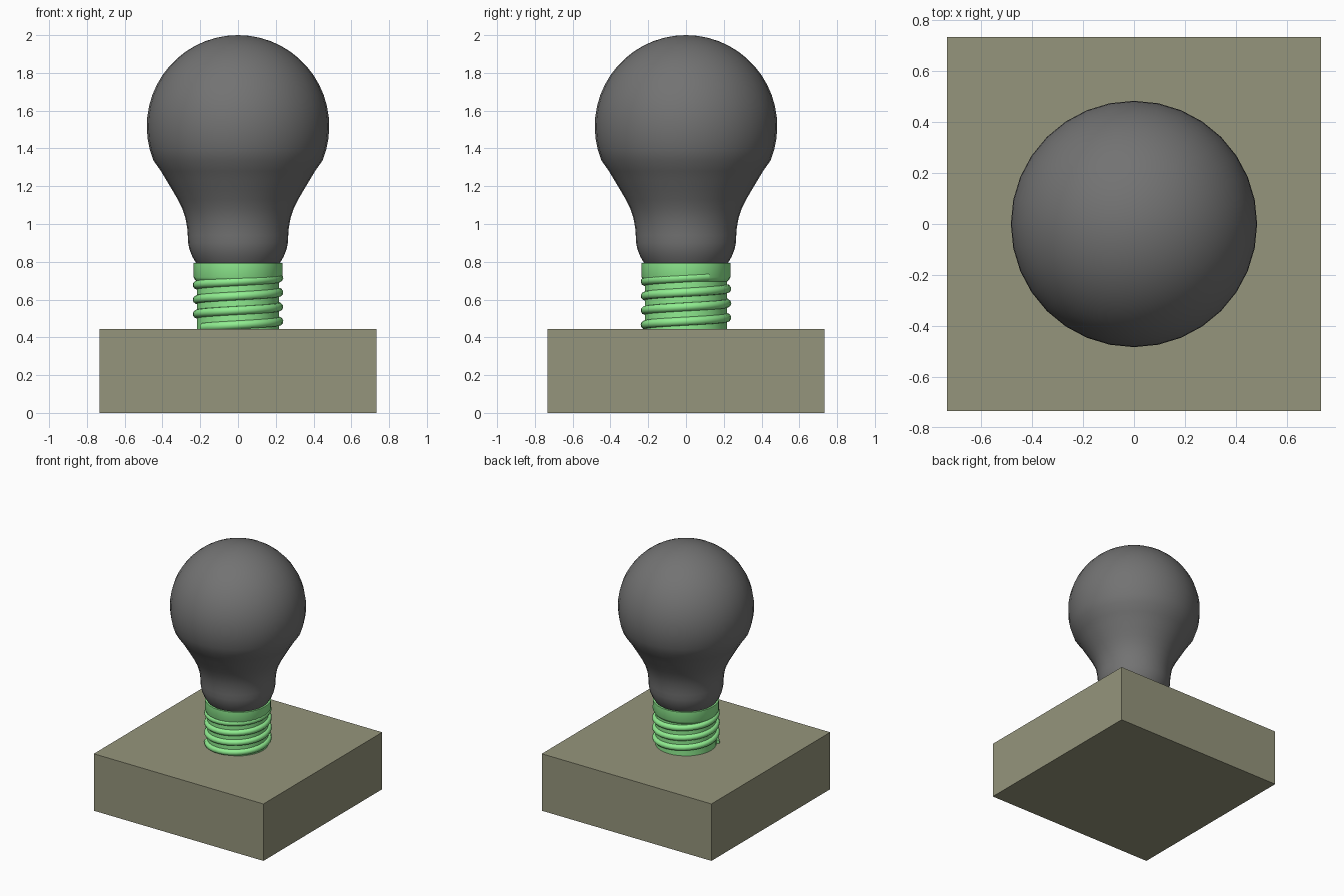
import bpy
from math import sin, cos, pi, radians

if "Cube" in bpy.data.objects:
    bpy.data.objects.remove(bpy.data.objects["Cube"])


def material(name, rgb):
    m = bpy.data.materials.new(name)
    m.diffuse_color = (*rgb, 1)
    m.use_nodes = True
    m.node_tree.nodes["Principled BSDF"].inputs["Base Color"].default_value = m.diffuse_color
    return m


def lathe(name, profile, mat, n=32, angle=35):
    """Revolve (radius, z) points around z; the first and last points lie on the axis."""
    rings = profile[1:-1]
    verts = [(0, 0, profile[0][1])]
    for r, z in rings:
        verts += [(r * cos(2 * pi * i / n), r * sin(2 * pi * i / n), z) for i in range(n)]
    verts.append((0, 0, profile[-1][1]))
    last = len(verts) - 1
    top = 1 + (len(rings) - 1) * n
    faces = []
    for i in range(n):
        j = (i + 1) % n
        faces.append((0, 1 + j, 1 + i))
        for k in range(len(rings) - 1):
            a, b = 1 + k * n, 1 + (k + 1) * n
            faces.append((a + i, a + j, b + j, b + i))
        faces.append((top + i, top + j, last))
    me = bpy.data.meshes.new(name)
    me.from_pydata(verts, [], faces)
    me.shade_smooth()
    me.set_sharp_from_angle(angle=radians(angle))
    me.materials.append(mat)
    ob = bpy.data.objects.new(name, me)
    bpy.context.collection.objects.link(ob)
    return ob


olive = material("olive", (0.30, 0.30, 0.20))
green = material("light_green", (0.28, 0.85, 0.28))
dark = material("dark_grey", (0.17, 0.17, 0.17))

# Square base block
bpy.ops.mesh.primitive_cube_add(size=1, location=(0, 0, 0.2225))
base = bpy.context.object
base.name = "base_block"
base.scale = (1.467, 1.467, 0.445)
base.data.materials.append(olive)

# Glass bulb: flared neck below a spherical head
R, CZ = 0.483, 1.517
neck = [(0, 0.78), (0.212, 0.78), (0.226, 0.80), (0.243, 0.83), (0.257, 0.865),
        (0.264, 0.90), (0.266, 0.94), (0.269, 0.98), (0.278, 1.03), (0.294, 1.08),
        (0.319, 1.13), (0.348, 1.18), (0.378, 1.23), (0.408, 1.28)]
head = [(R * cos(radians(a)), CZ + R * sin(radians(a))) for a in range(-22, 88, 7)]
lathe("glass_bulb", neck + head + [(0, CZ + R)], dark, angle=60)

# Screw cap with a wider collar at the top
lathe("screw_cap", [(0, 0.36), (0.217, 0.36), (0.217, 0.695), (0.227, 0.703),
                    (0.235, 0.718), (0.235, 0.793), (0, 0.793)], green)

# Helical thread around the cap
PITCH, STEPS = 0.0765, 32
start, end = radians(212), radians(212 + 360 * 3.5)
count = int((end - start) / (2 * pi) * STEPS)
curve = bpy.data.curves.new("screw_thread", 'CURVE')
curve.dimensions = '3D'
curve.bevel_depth = 0.023
curve.bevel_resolution = 3
curve.use_fill_caps = True
spline = curve.splines.new('POLY')
spline.points.add(count)
for i, p in enumerate(spline.points):
    t = start + (end - start) * i / count
    p.co = (0.217 * cos(t), 0.217 * sin(t), 0.447 + PITCH * (t - pi) / (2 * pi), 1)
spline.use_smooth = True
curve.materials.append(green)
bpy.context.collection.objects.link(bpy.data.objects.new("screw_thread", curve))
